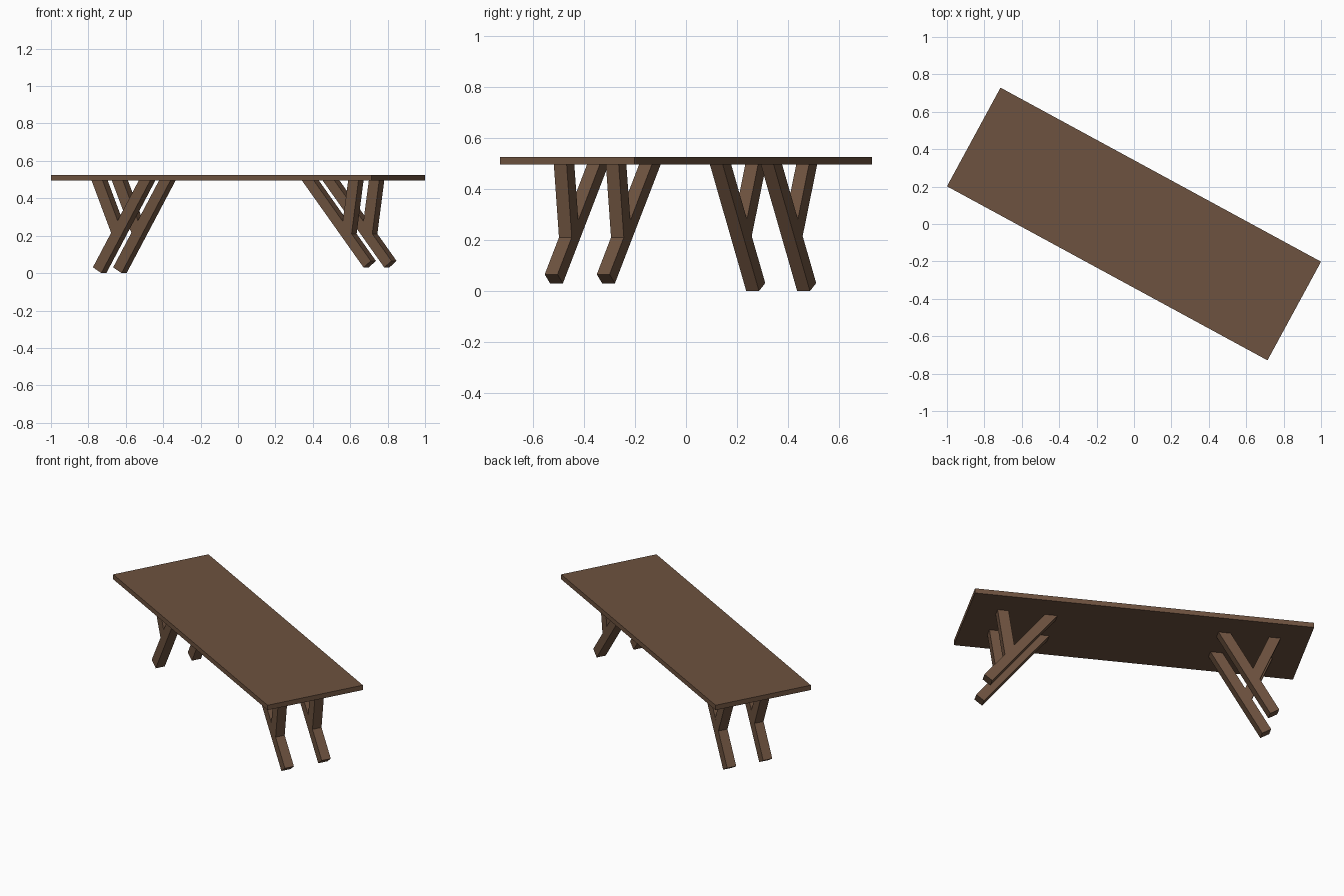
import bpy, bmesh, math

if "Cube" in bpy.data.objects:
    bpy.data.objects.remove(bpy.data.objects["Cube"])

ANGLE = math.radians(-28.5)   # the table stands turned about z
BAR = 0.057                   # timber width

wood = bpy.data.materials.new("brown_wood")
wood.diffuse_color = (0.155, 0.085, 0.05, 1)
wood.use_nodes = True
wood.node_tree.nodes["Principled BSDF"].inputs["Base Color"].default_value = wood.diffuse_color


def prism(name, profile, centre, width):
    """Extrude a (length, height) profile across the table."""
    bm = bmesh.new()
    near = [bm.verts.new((u, centre - width / 2, z)) for u, z in profile]
    face = bm.faces.new(near)
    out = bmesh.ops.extrude_face_region(bm, geom=[face])
    verts = [g for g in out["geom"] if isinstance(g, bmesh.types.BMVert)]
    bmesh.ops.translate(bm, verts=verts, vec=(0, width, 0))
    bmesh.ops.recalc_face_normals(bm, faces=bm.faces)
    mesh = bpy.data.meshes.new(name)
    bm.to_mesh(mesh)
    bm.free()
    mesh.materials.append(wood)
    obj = bpy.data.objects.new(name, mesh)
    obj.rotation_euler.z = ANGLE
    bpy.context.collection.objects.link(obj)
    return obj


# Table top slab
prism("table_top", [(-0.975, 0.495), (0.975, 0.495), (0.975, 0.525), (-0.975, 0.525)], 0, 0.60)

# Slanted legs and the braces that branch off them, a pair at each end
left_leg = [(-0.755, 0), (-0.457, 0.495), (-0.527, 0.495), (-0.806, 0.031)]
left_brace = [(-0.695, 0.215), (-0.656, 0.281), (-0.747, 0.495), (-0.814, 0.495)]
right_leg = [(0.844, 0.03), (0.888, 0.065), (0.541, 0.495), (0.469, 0.495)]
right_brace = [(0.771, 0.21), (0.813, 0.495), (0.750, 0.495), (0.717, 0.276)]

for side, leg, brace, rows in (
    ("left", left_leg, left_brace, (-0.113, 0.114)),
    ("right", right_leg, right_brace, (-0.119, 0.113)),
):
    for row, v in zip(("front", "back"), rows):
        prism(f"{row}_{side}_leg", leg, v, BAR)
        prism(f"{row}_{side}_brace", brace, v, BAR)
